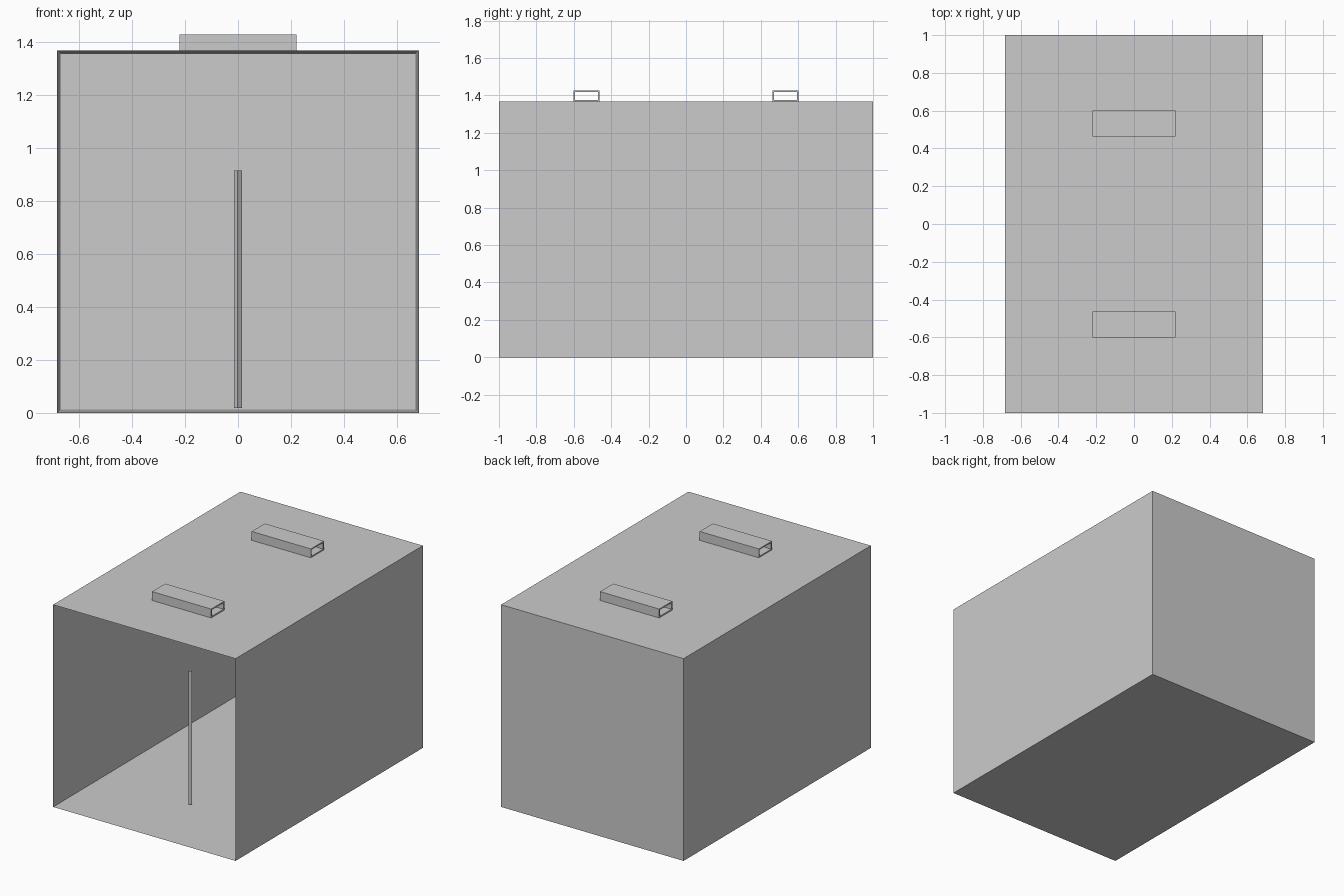
import bpy
import bmesh
from math import radians
from mathutils import Matrix, Vector

cube = bpy.data.objects.get("Cube")
if cube:
    bpy.data.objects.remove(cube, do_unlink=True)

# One plain grey for everything
grey = bpy.data.materials.new("plain_grey")
grey.use_nodes = True
colour = (0.6, 0.6, 0.6, 1)
grey.diffuse_color = colour
grey.node_tree.nodes["Principled BSDF"].inputs["Base Color"].default_value = colour


def finish(name, bm):
    bmesh.ops.recalc_face_normals(bm, faces=bm.faces)
    mesh = bpy.data.meshes.new(name)
    bm.to_mesh(mesh)
    bm.free()
    mesh.materials.append(grey)
    obj = bpy.data.objects.new(name, mesh)
    bpy.context.collection.objects.link(obj)
    return obj


def block(size, centre, turn=0):
    bm = bmesh.new()
    bmesh.ops.create_cube(bm, size=1)
    bm.transform(Matrix.Translation(centre) @ Matrix.Rotation(radians(turn), 4, "Z")
                 @ Matrix.Diagonal((*size, 1)))
    return bm


def faces_along(bm, direction):
    bm.normal_update()
    return [f for f in bm.faces if f.normal.dot(Vector(direction)) > 0.9]


WIDTH, DEPTH, HEIGHT, WALL = 1.364, 2.0, 1.367, 0.018

# Box open at the front: inset the front face and push it back
bm = block((WIDTH, DEPTH, HEIGHT), (0, 0, HEIGHT / 2))
front = faces_along(bm, (0, -1, 0))
bmesh.ops.inset_region(bm, faces=front, thickness=WALL)
bmesh.ops.translate(bm, verts=front[0].verts, vec=(0, DEPTH - WALL, 0))
finish("open_box", bm)

# Hollow rectangular handles on the roof
for name, y in (("front_handle", -0.532), ("back_handle", 0.532)):
    bm = block((0.442, 0.14, 0.06), (0, y, HEIGHT + 0.03))
    ends = faces_along(bm, (1, 0, 0)) + faces_along(bm, (-1, 0, 0))
    for end in ends:
        bmesh.ops.inset_region(bm, faces=[end], thickness=0.012)
    bmesh.ops.bridge_loops(bm, edges=[e for f in ends for e in f.edges])
    bmesh.ops.delete(bm, geom=ends, context="FACES_ONLY")
    finish(name, bm)

# Slim square post standing on the floor, turned edge-on
finish("post", block((0.022, 0.022, 0.897), (0, -0.51, WALL + 0.4485), 40))
